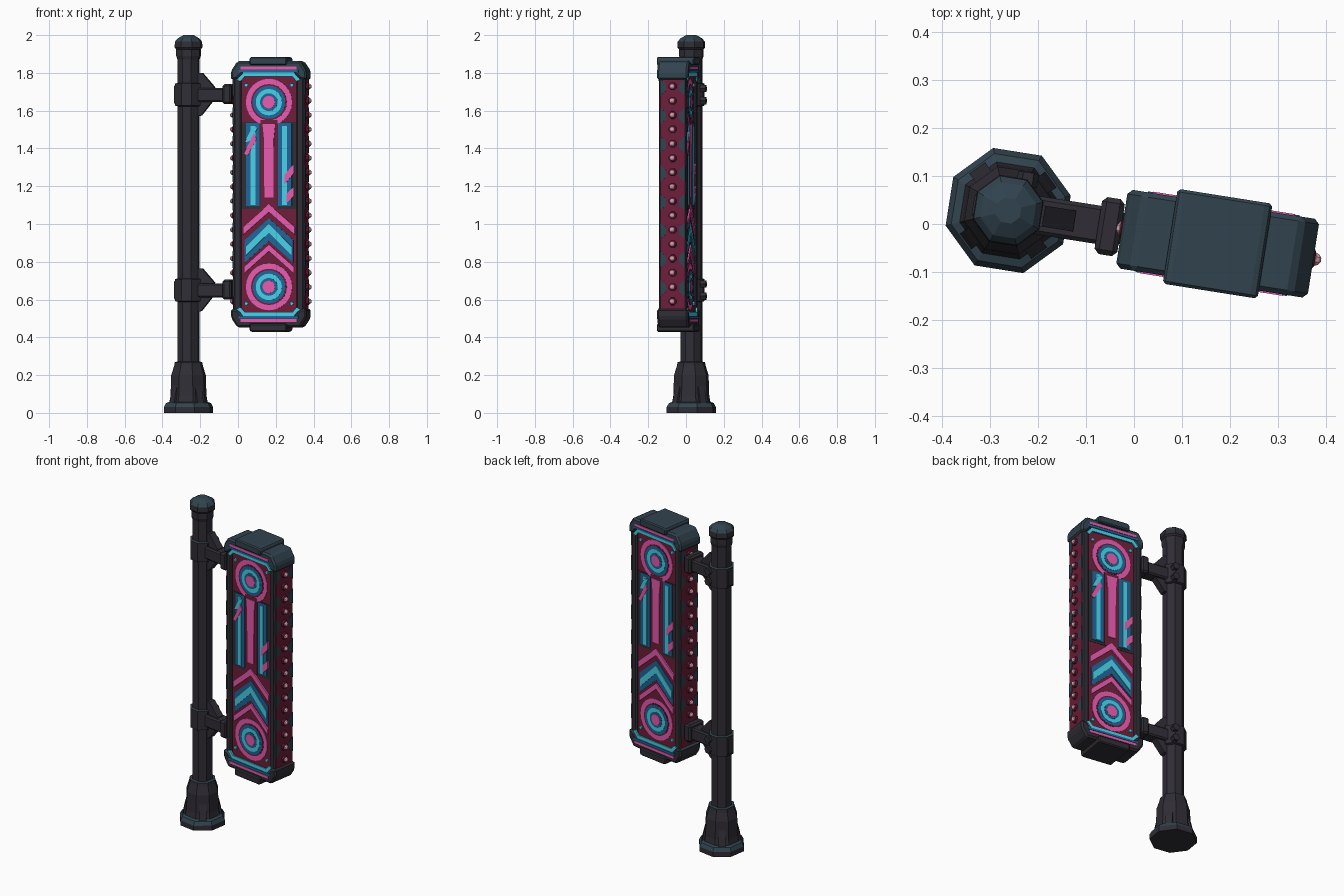
import bpy, bmesh, math
from mathutils import Matrix

if "Cube" in bpy.data.objects:
    bpy.data.objects.remove(bpy.data.objects["Cube"])

# Local frame: u along the sign, v across it, z up; origin on the pole axis
POLE = Matrix.Translation((-0.262, 0.028, 0)) @ Matrix.Rotation(math.radians(-9), 4, 'Z')
SIGN_U, MID_Z = 0.4416, 1.157
SIGN = POLE @ Matrix.Translation((SIGN_U, 0, 0))


def material(name, rgb):
    m = bpy.data.materials.new(name)
    m.diffuse_color = (*rgb, 1)
    m.use_nodes = True
    m.node_tree.nodes["Principled BSDF"].inputs["Base Color"].default_value = m.diffuse_color
    return m


CHARCOAL = material("charcoal", (0.029, 0.027, 0.036))
SLATE = material("dark slate", (0.031, 0.056, 0.076))
MAROON = material("maroon", (0.150, 0.013, 0.042))
PINK = material("neon pink", (0.86, 0.11, 0.45))
BLUE = material("deep blue", (0.014, 0.128, 0.31))
CYAN = material("bright cyan", (0.07, 0.66, 0.84))
PALE = material("pale bulb pink", (0.72, 0.36, 0.46))


def finish(name, bm, mat, frame, bevel=0, top=None):
    bmesh.ops.recalc_face_normals(bm, faces=bm.faces)
    if top:
        for f in bm.faces:
            f.normal_update()
            f.material_index = int(f.normal.z > 0.3)
    bm.transform(frame)
    me = bpy.data.meshes.new(name)
    bm.to_mesh(me)
    bm.free()
    me.materials.append(mat)
    if top:
        me.materials.append(top)
    ob = bpy.data.objects.new(name, me)
    bpy.context.collection.objects.link(ob)
    if bevel:
        mod = ob.modifiers.new("edge_bevel", 'BEVEL')
        mod.width, mod.segments = bevel, 1
    return ob


def prism(name, outline, v0, v1, mat, frame=SIGN, bevel=0, top=None):
    """Extrude a (u, z) outline from v0 to v1."""
    bm = bmesh.new()
    f = bm.faces.new([bm.verts.new((u, v0, z)) for u, z in outline])
    ext = bmesh.ops.extrude_face_region(bm, geom=[f])['geom']
    vs = [g for g in ext if isinstance(g, bmesh.types.BMVert)]
    bmesh.ops.translate(bm, verts=vs, vec=(0, v1 - v0, 0))
    return finish(name, bm, mat, frame, bevel, top)


def rect(u0, u1, z0, z1):
    return [(u0, z0), (u1, z0), (u1, z1), (u0, z1)]


def disc(r, z, n=24):
    return [(r * math.cos(2 * math.pi * i / n), z + r * math.sin(2 * math.pi * i / n)) for i in range(n)]


def chevron(apex, end, w, t):
    return [(-w, end), (0, apex), (w, end), (w, end - t), (0, apex - t), (-w, end - t)]


def flip(outline):
    return [(u, 2 * MID_Z - z) for u, z in outline]


def lathe(name, profile, mat, sides=8, frame=POLE, top=None):
    bm = bmesh.new()
    rings = []
    for r, z in profile:
        rings.append([bm.verts.new((r * math.cos(a), r * math.sin(a), z))
                      for a in [math.pi * (2 * i + 1) / sides for i in range(sides)]])
    for a, b in zip(rings, rings[1:]):
        for i in range(sides):
            j = (i + 1) % sides
            bm.faces.new((a[i], a[j], b[j], b[i]))
    bm.faces.new(rings[0])
    bm.faces.new(rings[-1])
    return finish(name, bm, mat, frame, top=top)


# Pole, stepped base and finial
lathe("pole", [(0.060, 0.2), (0.060, 1.92)], CHARCOAL)
lathe("pole_base", [(0.134, 0), (0.134, 0.03), (0.122, 0.052), (0.104, 0.058), (0.098, 0.09),
                    (0.094, 0.20), (0.078, 0.25), (0.075, 0.268), (0.06, 0.272)], CHARCOAL, top=SLATE)
lathe("pole_finial", [(0.06, 1.87), (0.067, 1.89), (0.067, 1.925), (0.076, 1.935), (0.074, 1.965),
                      (0.060, 1.982), (0.028, 2.0)], CHARCOAL, top=SLATE)
for i in range(4):
    fr = POLE @ Matrix.Rotation(math.pi / 4 + i * math.pi / 2, 4, 'Z')
    prism("base_rib", [(0.08, 0.04), (0.112, 0.04), (0.10, 0.10), (0.08, 0.18)], -0.02, 0.02, CHARCOAL, fr)

# Clamp collars and arms, upper and lower
for z in (1.685, 0.65):
    lathe("clamp_collar", [(0.06, z - 0.062), (0.073, z - 0.058), (0.073, z + 0.058), (0.06, z + 0.062)],
          CHARCOAL, top=SLATE)
    prism("arm", rect(0.05, 0.24, z - 0.038, z + 0.036), -0.04, 0.04, CHARCOAL, POLE, 0.008)
    prism("arm_flange", rect(0.19, 0.238, z - 0.05, z + 0.055), -0.06, 0.06, CHARCOAL, POLE, 0.01)
    prism("arm_gusset", [(0.05, z - 0.115), (0.07, z - 0.11), (0.13, z - 0.035), (0.14, z + 0.04),
                         (0.075, z + 0.115), (0.05, z + 0.115)], -0.022, 0.022, CHARCOAL, POLE)
    prism("clamp_lug", rect(-0.074, -0.05, z - 0.05, z + 0.05), -0.025, 0.025, CHARCOAL, POLE, 0.005)
    for dz in (-0.032, 0.032):
        prism("clamp_bolt", disc(0.022, z + dz, 6), 0.055, 0.085, CHARCOAL,
              POLE @ Matrix.Translation((0.03, 0, 0)))

# Sign core, corner posts and side panels
prism("sign_core", rect(-0.18, 0.18, 0.5, 1.81), -0.059, 0.059, CHARCOAL)
Z0, Z1 = 0.53, 1.785
for s in (-1, 1):
    for v in (-1, 1):
        prism("corner_post", rect(*sorted((s * 0.147, s * 0.189)), Z0, Z1), v * 0.04, v * 0.074, CHARCOAL, bevel=0.008)
    prism("side_panel", rect(*sorted((s * 0.17, s * 0.192)), Z0, Z1), -0.066, 0.066, MAROON)
    side = SIGN @ Matrix.Rotation(s * math.pi / 2, 4, 'Z')   # local -v faces outward
    for i in range(8):
        zc = 0.66 + i * 0.152
        for e in (-1, 1):
            prism("side_scallop", [(e * 0.068, zc - 0.045), (e * 0.035, zc - 0.018),
                                   (e * 0.035, zc + 0.018), (e * 0.068, zc + 0.045)],
                  -0.188, -0.194, SLATE, side)
    # Rows of bulbs in sockets
    for i in range(16):
        z = 0.59 + i * 0.0759
        fr = SIGN @ Matrix.Translation((s * 0.191, 0, z)) @ Matrix.Rotation(s * math.pi / 2, 4, 'Y')
        lathe("bulb_socket", [(0.022, 0), (0.021, 0.012), (0.014, 0.015)], MAROON, 8, fr)
        lathe("bulb", [(0.013, 0.010), (0.015, 0.016), (0.011, 0.023), (0.004, 0.027)], PALE, 8, fr)

# End caps with raised centre plates, mirrored top and bottom
cap = [(-0.202, 1.762), (-0.202, 1.81), (-0.168, 1.862), (0.168, 1.862), (0.202, 1.81), (0.202, 1.762),
       (0.168, 1.768), (0.135, 1.803), (-0.135, 1.803), (-0.168, 1.768)]
cap_plate = [(-0.1, 1.842), (-0.1, 1.878), (-0.09, 1.885), (0.09, 1.885), (0.1, 1.878), (0.1, 1.842)]
for label, fn, mat in (("top", lambda o: o, SLATE), ("bottom", flip, CHARCOAL)):
    prism(label + "_cap", fn(cap), -0.083, 0.083, mat, bevel=0.01, top=SLATE)
    prism(label + "_cap_plate", fn(cap_plate), -0.1, 0.1, mat, bevel=0.006)

# Neon artwork, the same on front and back: (name, outline, height, material)
art = [("face_panel", rect(-0.15, 0.15, Z0 - 0.01, Z1 + 0.01), 0.062, MAROON),
       ("stripe_backing", rect(-0.148, 0.148, 1.08, 1.54), 0.064, CHARCOAL),
       ("centre_stripe_backing", rect(-0.046, 0.046, 1.08, 1.55), 0.066, MAROON),
       ("centre_stripe", [(-0.024, 1.14), (0.024, 1.14), (0.026, 1.45), (0.034, 1.53),
                          (-0.034, 1.53), (-0.026, 1.45)], 0.071, PINK),
       ("upper_chevron", chevron(1.105, 0.985, 0.138, 0.042), 0.070, PINK),
       ("blue_chevron", chevron(1.03, 0.915, 0.13, 0.12), 0.066, BLUE),
       ("cyan_chevron", chevron(1.0, 0.88, 0.122, 0.046), 0.070, CYAN),
       ("lower_chevron", chevron(0.892, 0.775, 0.132, 0.036), 0.070, PINK),
       ("left_slash", [(-0.135, 1.37), (-0.115, 1.36), (-0.065, 1.45), (-0.08, 1.48)], 0.073, PINK),
       ("left_slash_small", [(-0.13, 1.43), (-0.1, 1.44), (-0.06, 1.51), (-0.09, 1.51)], 0.073, CYAN),
       ("right_slash", [(0.085, 1.21), (0.135, 1.27), (0.135, 1.32), (0.085, 1.26)], 0.073, PINK),
       ("right_slash_small", [(0.095, 1.11), (0.135, 1.15), (0.135, 1.20), (0.095, 1.16)], 0.073, PINK)]
for s in (-1, 1):
    a, b = sorted((s * 0.05, s * 0.122))
    art.append(("blue_column", rect(a, b, 1.095, 1.535), 0.067, BLUE))
    a, b = sorted((s * 0.072, s * 0.098))
    art.append(("cyan_column", rect(a, b, 1.10, 1.52), 0.071, CYAN))
for z in (1.645, 0.667):
    for r, h, m in ((0.124, 0.065, PINK), (0.096, 0.067, MAROON), (0.088, 0.068, BLUE),
                    (0.070, 0.0695, CYAN), (0.047, 0.071, BLUE), (0.033, 0.073, PINK)):
        art.append(("ring_target", disc(r, z), h, m))
trim = [("cyan_trim", [(-0.168, 1.765), (-0.135, 1.802), (0.135, 1.802), (0.168, 1.765), (0.15, 1.755),
                       (0.128, 1.781), (-0.128, 1.781), (-0.15, 1.755)], 0.080, CYAN),
        ("blue_trim", rect(-0.16, 0.16, 1.802, 1.814), 0.085, BLUE),
        ("pink_trim", rect(-0.15, 0.15, 1.818, 1.833), 0.086, PINK)]
for s in (-1, 1):
    trim.append(("corner_stud", [(u + s * 0.122, z) for u, z in disc(0.010, 1.735, 8)], 0.07, CYAN))
art += trim + [(n, flip(o), h, m) for n, o, h, m in trim]
for label, turn in (("front_", 0), ("back_", math.pi)):
    fr = SIGN @ Matrix.Rotation(turn, 4, 'Z')
    for name, outline, h, mat in art:
        prism(label + name, outline, -h + 0.009, -h, mat, fr)
